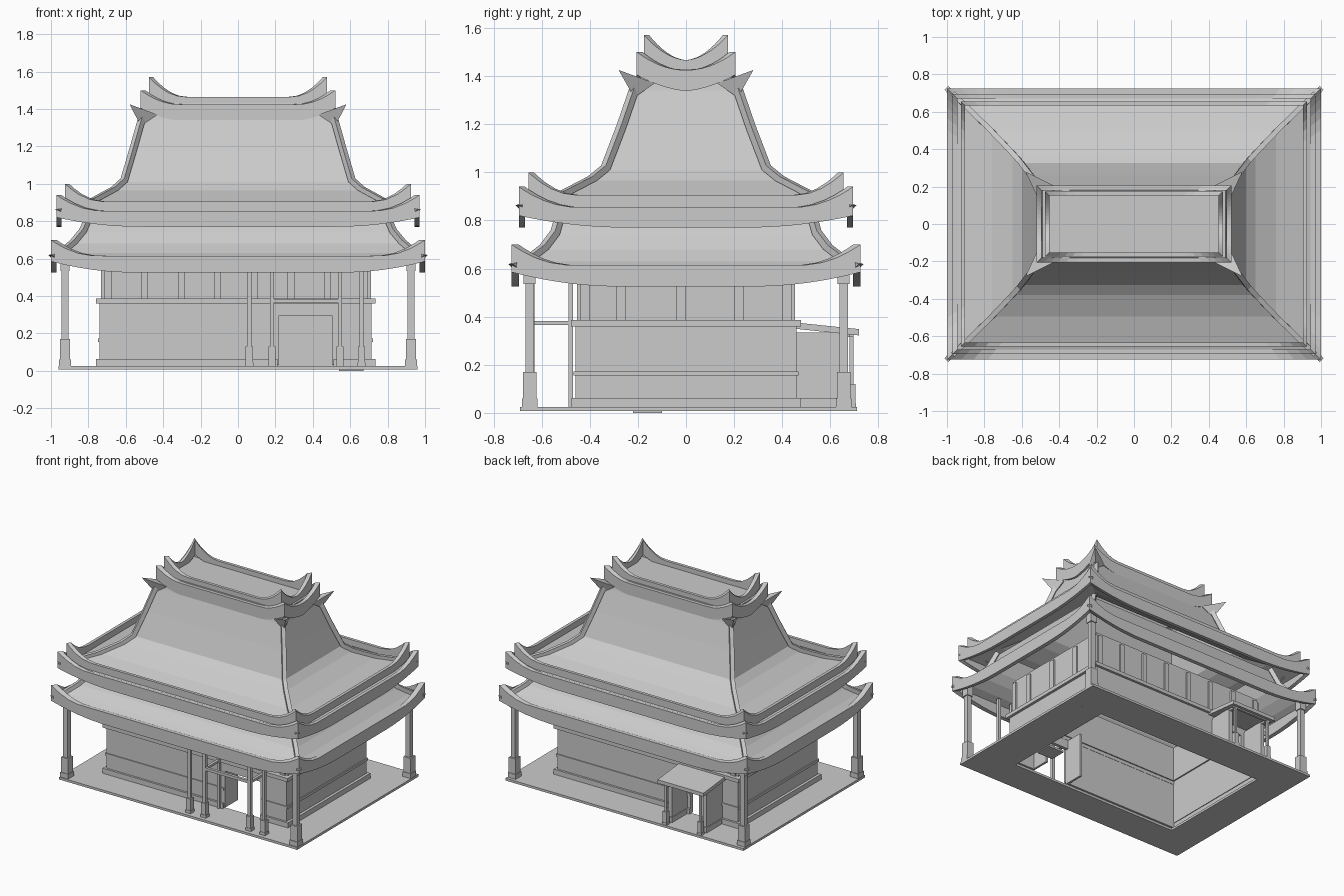
import bpy, bmesh
from mathutils import Vector

if "Cube" in bpy.data.objects:
    bpy.data.objects.remove(bpy.data.objects["Cube"])


def mesh_obj(name, verts, faces):
    me = bpy.data.meshes.new(name)
    bm = bmesh.new()
    vs = [bm.verts.new(v) for v in verts]
    for f in faces:
        bm.faces.new([vs[i] for i in f])
    bmesh.ops.recalc_face_normals(bm, faces=bm.faces)
    bm.to_mesh(me)
    bm.free()
    ob = bpy.data.objects.new(name, me)
    bpy.context.collection.objects.link(ob)
    return ob


BOX_FACES = [(0, 1, 3, 2), (4, 6, 7, 5), (0, 4, 5, 1), (2, 3, 7, 6), (0, 2, 6, 4), (1, 5, 7, 3)]


def box(name, x0, x1, y0, y1, z0, z1):
    return mesh_obj(name, [(x, y, z) for x in (x0, x1) for y in (y0, y1) for z in (z0, z1)], BOX_FACES)


FRONT_DOOR, BACK_DOOR = (0.21, 0.51), (-0.56, -0.36)


def ring(name, x0, x1, y0, y1, z0, z1, t, doors=False):
    """Rectangular ring of walls, optionally leaving both door gaps open."""
    for side, ya, yb, d in (("front", y0, y0 + t, FRONT_DOOR), ("back", y1 - t, y1, BACK_DOOR)):
        spans = [(x0, d[0]), (d[1], x1)] if doors else [(x0, x1)]
        for a, b in spans:
            box(f"{name}_{side}", a, b, ya, yb, z0, z1)
    box(f"{name}_left", x0, x0 + t, y0 + t, y1 - t, z0, z1)
    box(f"{name}_right", x1 - t, x1, y0 + t, y1 - t, z0, z1)


def fascia(name, a, b, t, bottom, bottom_rise, top, top_rise, rb, rt, n=22):
    """Four mitred eave boards whose ends sweep up to horned corners."""
    for side in range(4):
        along_x = side % 2 == 0
        L, W = (a, b) if along_x else (b, a)
        sgn = 1 if side < 2 else -1
        verts, faces = [], []
        for i in range(n + 1):
            s = 2 * i / n - 1
            u = (1 - (1 - abs(s)) ** 1.5) * (1 if s > 0 else -1)
            d = L * (1 - abs(u))
            zb = bottom + bottom_rise * max(0, 1 - d / rb) ** 2
            zt = top + top_rise * max(0, 1 - d / rt) ** 2
            for off, z in ((0, zb), (0, zt), (t, zt), (t, zb)):
                p, q = u * (L - off), sgn * (W - off)
                verts.append((p, q, z) if along_x else (q, p, z))
        for i in range(n):
            for k in range(4):
                m = (k + 1) % 4
                faces.append((4 * i + k, 4 * i + m, 4 * i + 4 + m, 4 * i + 4 + k))
        faces += [(0, 1, 2, 3), tuple(4 * n + k for k in range(4))]
        mesh_obj(name, verts, faces)


def hip_roof(name, prof, cap=False):
    verts = [(sx * x, sy * y, z) for x, y, z in prof for sx, sy in ((1, 1), (-1, 1), (-1, -1), (1, -1))]
    faces = [(4 * i + k, 4 * i + (k + 1) % 4, 4 * i + 4 + (k + 1) % 4, 4 * i + 4 + k)
             for i in range(len(prof) - 1) for k in range(4)]
    if cap:
        n = 4 * len(prof)
        faces.append((n - 4, n - 3, n - 2, n - 1))
    mesh_obj(name, verts, faces)


def hip_ridges(name, prof, w=0.014):
    """Raised square-section ribs following the four roof corners."""
    for sx in (1, -1):
        for sy in (1, -1):
            pts = [Vector((sx * x, sy * y, z)) for x, y, z in prof]
            side = Vector((-sx, sy, 0)).normalized() * w
            side = Vector((sx, -sy, 0)).normalized() * w
            out = Vector((sx * 0.6, sy * 0.6, 0.6)) * 0.03
            verts = [p + o for p in pts for o in (-side, -side + out, side + out, side)]
            n = len(pts)
            faces = [(4 * i + k, 4 * i + (k + 1) % 4, 4 * i + 4 + (k + 1) % 4, 4 * i + 4 + k)
                     for i in range(n - 1) for k in range(4)]
            faces += [(0, 1, 2, 3), tuple(4 * n - 4 + k for k in range(4))]
            mesh_obj(name, verts, faces)


def post(name, x, y, w, base_w, base_h, top):
    def blk(part, r, z0, z1):
        box(f"{name}_{part}", x - r, x + r, y - r, y + r, z0, z1)
    blk("foot", base_w * 1.15, 0.02, base_h * 0.35)
    blk("base", base_w, base_h * 0.35, base_h)
    blk("shaft", w, base_h, top)


# floor terrace around an open interior, and its small lower step
box("terrace_front", -0.96, 0.96, -0.69, -0.45, 0.008, 0.025)
box("terrace_back", -0.96, 0.96, 0.45, 0.71, 0.008, 0.025)
box("terrace_left", -0.96, -0.71, -0.45, 0.45, 0.008, 0.025)
box("terrace_right", 0.67, 0.96, -0.45, 0.45, 0.008, 0.025)
box("floor_step", 0.54, 0.67, -0.22, -0.10, 0.0, 0.015)

# hall walls, plinth, bands and ledge
ring("plinth", -0.76, 0.735, -0.475, 0.475, 0.025, 0.062, 0.04, True)
ring("lower_wall", -0.74, 0.715, -0.46, 0.46, 0.06, 0.37, 0.025, True)
ring("wall_band", -0.748, 0.723, -0.467, 0.467, 0.155, 0.173, 0.03, True)
ring("wall_ledge", -0.76, 0.735, -0.478, 0.478, 0.36, 0.387, 0.045)
ring("upper_wall", -0.72, 0.70, -0.44, 0.44, 0.385, 0.64, 0.015)
box("front_lintel", *FRONT_DOOR, -0.46, -0.435, 0.295, 0.365)
box("back_lintel", *BACK_DOOR, 0.435, 0.46, 0.295, 0.365)
for x in FRONT_DOOR:
    box("door_jamb", x - 0.008, x + 0.008, -0.46, -0.31, 0.03, 0.36)

# pilasters of the upper wall
for y in (-0.44, 0.44):
    for i in range(8):
        x = -0.695 + i * 1.37 / 7
        box("pilaster", x - 0.018, x + 0.018, y - 0.012, y + 0.012, 0.385, 0.62)
for x in (-0.72, 0.70):
    for y in (-0.42, -0.27, -0.02, 0.22, 0.42):
        box("pilaster", x - 0.012, x + 0.012, y - 0.02, y + 0.02, 0.385, 0.62)

# corner columns and front entrance posts
for x in (-0.925, 0.925):
    for y in (-0.65, 0.655):
        post("corner_column", x, y, 0.018, 0.028, 0.17, 0.54)
        box("column_cap", x - 0.025, x + 0.025, y - 0.025, y + 0.025, 0.535, 0.62)
for x in (0.06, 0.182, 0.545, 0.66):
    post("entrance_post", x, -0.64, 0.011, 0.019, 0.13, 0.61)

# front entrance beams
box("entrance_beam", 0.18, 0.55, -0.65, -0.63, 0.365, 0.385)
for x in (0.182, 0.545):
    box("entrance_side_beam", x - 0.01, x + 0.01, -0.63, -0.46, 0.365, 0.382)
    box("entrance_wall_post", x - 0.01, x + 0.01, -0.488, -0.47, 0.025, 0.61)

# back porch with sloping roof
for x in (-0.60, -0.32):
    box("porch_wall", x - 0.015, x + 0.015, 0.46, 0.64, 0.03, 0.32)
    box("porch_wall_plinth", x - 0.022, x + 0.022, 0.46, 0.65, 0.025, 0.062)
    post("porch_post", x, 0.688, 0.008, 0.016, 0.12, 0.33)
    box("porch_rail", x - 0.01, x + 0.01, 0.46, 0.69, 0.315, 0.335)
box("porch_front_beam", -0.62, -0.30, 0.68, 0.696, 0.315, 0.335)
mesh_obj("porch_roof", [(x, y, z + dz) for x in (-0.645, -0.275)
                        for y, z in ((0.45, 0.35), (0.72, 0.322)) for dz in (0, 0.026)], BOX_FACES)

# lower roof
low = [(0.985, 0.71, 0.60), (0.93, 0.645, 0.63), (0.87, 0.58, 0.68), (0.82, 0.535, 0.74), (0.77, 0.50, 0.86)]
hip_roof("lower_roof", low)
hip_ridges("lower_hip_ridge", low)
fascia("lower_eave", 1.0, 0.725, 0.03, 0.525, 0.06, 0.615, 0.085, 0.45, 0.24)

# upper roof
up = [(0.95, 0.68, 0.845), (0.76, 0.495, 0.905), (0.65, 0.38, 0.965), (0.60, 0.325, 1.01),
      (0.55, 0.26, 1.18), (0.505, 0.205, 1.34), (0.49, 0.18, 1.43)]
hip_roof("upper_roof", up, cap=True)
hip_ridges("upper_hip_ridge", up[:-1])
fascia("upper_eave", 0.97, 0.695, 0.025, 0.77, 0.05, 0.855, 0.085, 0.45, 0.24)
fascia("upper_eave_crest", 0.925, 0.655, 0.022, 0.845, 0.04, 0.905, 0.095, 0.3, 0.2)

# ridge crown with two tiers of horned boards
fascia("crown_board", 0.52, 0.205, 0.025, 1.335, 0.07, 1.425, 0.075, 0.25, 0.2)
fascia("crown_crest", 0.475, 0.175, 0.022, 1.41, 0.05, 1.465, 0.105, 0.2, 0.19)

# corner spikes under the crown
for sx in (1, -1):
    for sy in (1, -1):
        pts = ((0.58, 0.28, 1.425), (0.52, 0.215, 1.31), (0.43, 0.205, 1.37), (0.51, 0.13, 1.37))
        mesh_obj("crown_spike", [(sx * x, sy * y, z) for x, y, z in pts],
                 [(0, 1, 2), (0, 3, 1), (0, 2, 3), (1, 3, 2)])
